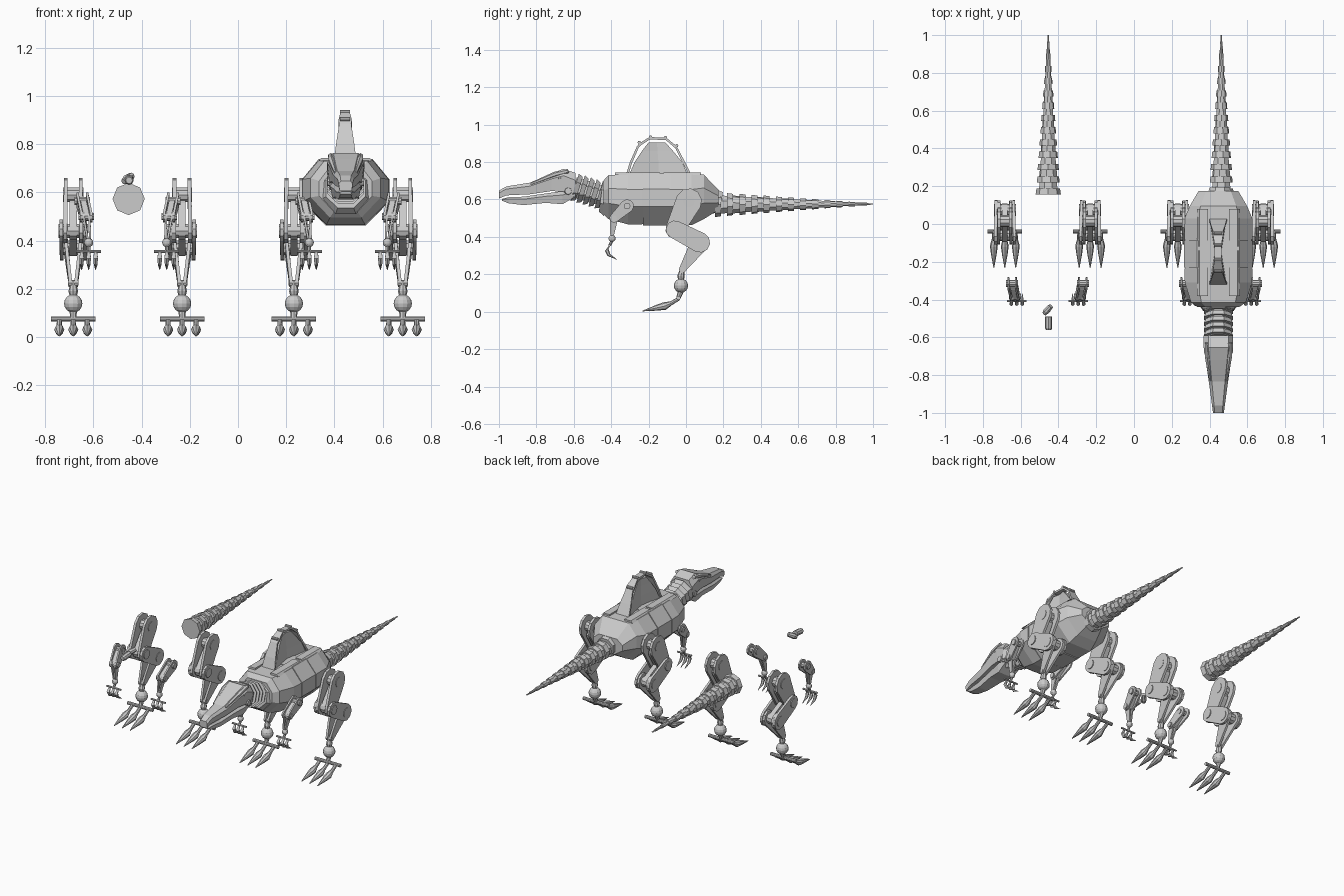
import bpy, math
from mathutils import Vector
from math import sin, cos, pi

if "Cube" in bpy.data.objects:
    bpy.data.objects.remove(bpy.data.objects["Cube"])


def mesh(name, verts, faces):
    me = bpy.data.meshes.new(name)
    me.from_pydata([tuple(v) for v in verts], [], faces)
    me.update()
    ob = bpy.data.objects.new(name, me)
    bpy.context.collection.objects.link(ob)
    bpy.context.view_layer.objects.active = ob
    bpy.ops.object.select_all(action='DESELECT')
    ob.select_set(True)
    bpy.ops.object.mode_set(mode='EDIT')
    bpy.ops.mesh.select_all(action='SELECT')
    bpy.ops.mesh.normals_make_consistent(inside=False)
    bpy.ops.object.mode_set(mode='OBJECT')
    return ob


def loft(name, rings):
    # closed skin through equal-length rings
    n = len(rings[0])
    v = [p for r in rings for p in r]
    f = [(k * n + i, k * n + (i + 1) % n, (k + 1) * n + (i + 1) % n, (k + 1) * n + i)
         for k in range(len(rings) - 1) for i in range(n)]
    f += [tuple(range(n)), tuple(range(len(v) - n, len(v)))]
    return mesh(name, v, f)


def tube(name, pts, n=8, spin=0.0):
    # pts: (position, radius)
    ax = (Vector(pts[-1][0]) - Vector(pts[0][0])).normalized()
    ref = Vector((1, 0, 0)) if abs(ax.x) < .8 else Vector((0, 0, 1))
    u = ref.cross(ax).normalized()
    w = ax.cross(u)
    return loft(name, [[Vector(p) + r * (u * cos(spin + 2 * pi * i / n) + w * sin(spin + 2 * pi * i / n))
                        for i in range(n)] for p, r in pts])


def link(name, p, q, r1, r2, t):
    # tapered round-ended plate lying in the yz plane
    p, q = Vector(p), Vector(q)
    d = math.atan2(q.z - p.z, q.y - p.y)
    out = []
    for c, r, a0 in ((p, r1, d + pi / 2), (q, r2, d - pi / 2)):
        out += [c + Vector((0, r * cos(a0 + pi * i / 5), r * sin(a0 + pi * i / 5))) for i in range(6)]
    h = Vector((t / 2, 0, 0))
    return loft(name, [[v - h for v in out], [v + h for v in out]])


def pin(name, c, r, half):
    c, h = Vector(c), Vector((half, 0, 0))
    return tube(name, [(c - h, r), (c + h, r)], 10)


def ball(name, c, r):
    bpy.ops.mesh.primitive_uv_sphere_add(segments=12, ring_count=8, radius=r, location=c)
    bpy.context.object.name = name


def leg(x):
    hip, knee, heel, foot = (.015, .59), (-.06, .44), (.075, .37), (-.02, .225)
    for s in (-1, 1):
        P = lambda yz, dx: (x + s * dx, yz[0], yz[1])
        link("thigh_plate", P(hip, .031), P(knee, .033), .07, .05, .016)
        link("shin_plate", P(knee, .05), P(heel, .047), .048, .054, .015)
        link("metatarsal_plate", P(heel, .031), P(foot, .012), .05, .018, .014)
    link("thigh_core", (x, .01, .54), (x, *knee), .03, .036, .03)
    link("shin_core", (x, -.04, .43), (x, *heel), .028, .034, .03)
    for c, r, h in ((hip, .032, .042), (knee, .03, .062), (heel, .032, .058), (foot, .012, .022)):
        pin("leg_pin", (x, *c), r, h)
    tube("ankle_rod", [((x, -.02, .23), .011), ((x, -.027, .19), .02), ((x, -.027, .165), .014)])
    ball("ankle_ball", (x, -.027, .139), .038)
    tube("foot_rod", [((x, -.027, .11), .016), ((x, -.04, .075), .012)])
    pin("toe_bar", (x, -.04, .074), .011, .092)
    for i in (-1, 0, 1):
        tx = x + .058 * i
        tube("toe", [((tx, -.035, .072), .01), ((tx, -.08, .045), .011), ((tx, -.115, .03), .021),
                     ((tx, -.16, .02), .015), ((tx, -.232, .004), .002)])


def arm(c, s):
    sh, el, wr = (.188, -.315, .565), (.172, -.385, .5), (.162, -.395, .415)
    P = lambda p, dx=0: (c + s * p[0] + dx, p[1], p[2])
    for dx in (-.02, .02):
        link("upper_arm_plate", P(sh, dx), P(el, dx), .036, .024, .01)
        link("forearm_plate", P(el, dx * .6), P(wr, dx * .3), .022, .011, .009)
    pin("shoulder_pin", P(sh), .018, .032)
    pin("elbow_pin", P(el), .016, .032)
    link("upper_arm_core", P((.183, -.335, .55)), P(el), .018, .018, .024)
    ball("wrist_ball", P((.162, -.395, .392)), .019)
    x = c + s * .162
    tube("hand_rod", [((x, -.395, .38), .008), ((x, -.408, .355), .008)])
    pin("finger_bar", (x, -.408, .355), .006, .052)
    for i in (-1, 0, 1):
        fx = x + i * .029
        tube("finger", [((fx, -.408, .355), .006), ((fx, -.424, .33), .011),
                        ((fx, -.412, .303), .009), ((fx, -.368, .278), .001)], 6)


def tail(x):
    # stacked faceted segments with alternating spin and step
    n = 26
    for i in range(n):
        y0, y1 = .155 + .845 * i / n, .155 + .845 * (i + 1) / n
        r = .064 * (1 - i / n) + .003
        if i % 2:
            r *= .82
        z = .573 + .003 * i / n
        tube("tail_segment", [((x, y0, z), r), ((x, y1, z), r * .93)], 8, (i % 2) * pi / 8 + (i % 4 // 2) * pi / 16)


def body_ring(c, y, hw, top, bot, g=0):
    h = top - bot
    half = [(hw * .62 + g, top + g), (hw + g, top - .3 * h), (hw + g, top - .64 * h), (hw * .45 + g, bot - g)]
    return [Vector((c + a, y, b)) for a, b in half] + [Vector((c - a, y, b)) for a, b in reversed(half)]


def body(c):
    loft("chest", [body_ring(c, *r) for r in ((-.44, .11, .702, .52), (-.415, .145, .73, .495),
                                              (-.31, .178, .735, .467), (-.235, .181, .735, .465))])
    loft("body_waist", [body_ring(c, y, .176, .733, .468) for y in (-.24, -.08)])
    loft("body_band", [body_ring(c, y, .18, .737, .463, .001) for y in (-.23, -.088)])
    loft("hips", [body_ring(c, *r) for r in ((-.082, .181, .735, .465), (.03, .179, .735, .463),
                                             (.095, .152, .733, .495), (.175, .105, .65, .545))])
    tube("tail_socket", [((c + .008, .15, .59), .07), ((c + .008, .19, .585), .06)], 8, pi / 8)
    # raised back plates beside the sail
    for s in (-1, 1):
        for y0, y1 in ((-.38, -.14), (-.12, .08)):
            loft("back_plate", [[Vector((c + s * a, y, z)) for a, z in
                                 ((.055, .73), (.055, .744), (.1, .744), (.113, .73))] for y in (y0, y1)])


def sail(c):
    # panel with waisted sides
    rings = []
    for z, y0, y1, w in ((.73, -.305, .01, .042), (.80, -.275, -.02, .033), (.86, -.235, -.07, .023), (.905, -.2, -.11, .016)):
        m, k = (y0 + y1) / 2, w * .4
        rings.append([Vector((c + a, b, z)) for a, b in
                      ((-w, y0), (w, y0), (k, m), (w, y1), (-w, y1), (-k, m))])
    loft("sail_panel", rings)
    # ribbon frame arching round the panel
    path = [(-.322, .73, .047), (-.3, .8, .038), (-.262, .885, .025), (-.25, .9, .028), (-.195, .934, .019), (-.105, .93, .019),
            (-.05, .885, .028), (-.042, .87, .025), (-.005, .8, .038), (.03, .73, .047)]
    rings = []
    for y, z, w in path:
        d = Vector((0, -.146 - y, .72 - z)).normalized() * .013
        a = Vector((c, y, z))
        X = Vector((w, 0, 0))
        rings.append([a - X, a + X, a + X + d, a - X + d])
    loft("sail_frame", rings)
    for y, z in ((-.25, .905), (-.19, .934), (-.11, .932), (-.05, .888)):
        pin("sail_knuckle", (c, y, z), .009, .021)


def head(c):
    # neck of tilted flared rings
    tube("neck_collar", [((c, -.425, .612), .11), ((c, -.455, .616), .088)], 8, pi / 8)
    a, b = Vector((c, -.44, .617)), Vector((c, -.6, .667))
    tube("neck_core", [(a, .058), (b, .06)], 8, pi / 8)
    for i in range(5):
        p, q = a.lerp(b, i / 5 + .02), a.lerp(b, i / 5 + .17)
        tube("neck_ring", [(p, .07), (q, .083)], 8, pi / 8)

    def ring(y, w, top, bot):
        m = top - .3 * (top - bot)
        half = [(w * .68, top), (w, m), (w * .85, bot)]
        return [Vector((c + k, y, z)) for k, z in half] + [Vector((c - k, y, z)) for k, z in reversed(half)]
    loft("skull", [ring(*r) for r in ((-.59, .078, .742, .61), (-.655, .078, .764, .642), (-.72, .068, .738, .645),
                                      (-.835, .051, .69, .628), (-.96, .034, .67, .622), (-1, .029, .648, .605))])
    loft("lower_jaw", [ring(*r) for r in ((-.6, .066, .655, .61), (-.66, .064, .645, .575), (-.75, .052, .632, .582),
                                          (-.87, .038, .615, .57), (-.95, .03, .612, .58), (-.985, .026, .603, .594))])
    for s in (-1, 1):
        tube("brow_ridge", [((c + s * .062, -.63, .752), .012), ((c + s * .06, -.7, .735), .014),
                            ((c + s * .042, -.83, .683), .007)], 6)
        tube("jaw_hinge", [((c + s * .055, -.63, .645), .022), ((c + s * .076, -.63, .645), .018)], 8)
        tube("eye", [((c + s * .06, -.675, .715), .014), ((c + s * .076, -.675, .715), .006)], 6)


# complete creature plus a second set of loose limbs and tail
for cx in (.458, -.458):
    for s in (-1, 1):
        leg(cx + s * .226)
        arm(cx, s)
    tail(cx + .004)
body(.447)
sail(.445)
head(.447)

# loose connector piece beside the spare limbs
tube("loose_connector", [((-.452, -.56, .65), .014), ((-.452, -.55, .65), .019), ((-.452, -.49, .655), .019)], 8)
tube("loose_connector_cap", [((-.475, -.475, .645), .012), ((-.463, -.46, .655), .018), ((-.44, -.435, .67), .014)], 8)
